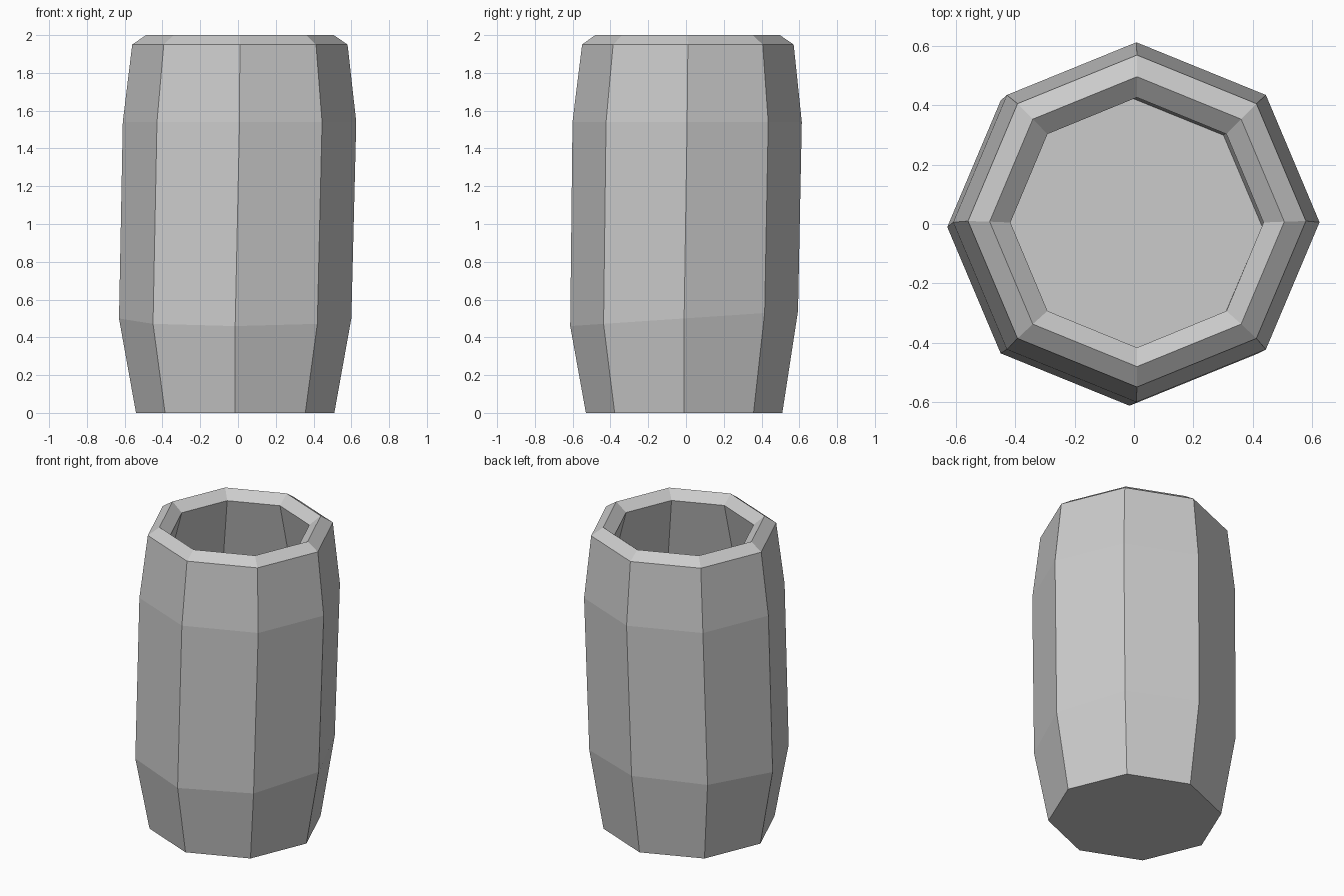
import bpy, bmesh
from math import cos, sin, pi

if "Cube" in bpy.data.objects:
    bpy.data.objects.remove(bpy.data.objects["Cube"])

SIDES = 8

# Rings: centre x, centre y, radius x, radius y, height, tilt along y
# Outside from base to rim, then down the inside to the floor
RINGS = [
    (-0.015, -0.01, 0.525, 0.52, 0.00, 0.0),
    (-0.015, -0.01, 0.615, 0.603, 0.50, 0.067),
    (0.008, 0.006, 0.618, 0.607, 1.54, 0.0),
    (0.01, 0.01, 0.57, 0.56, 1.95, 0.0),
    (0.01, 0.008, 0.497, 0.489, 2.00, 0.0),
    (0.01, 0.005, 0.427, 0.422, 1.945, 0.0),
    (0.008, 0.006, 0.535, 0.525, 1.54, 0.0),
    (-0.015, -0.01, 0.535, 0.525, 0.50, 0.067),
    (-0.013, -0.008, 0.445, 0.435, 0.08, 0.0),
]


def add_ring(bm, cx, cy, rx, ry, z, tilt):
    ring = []
    for i in range(SIDES):
        a = 2 * pi * i / SIDES
        y = ry * sin(a)
        ring.append(bm.verts.new((cx + rx * cos(a), cy + y, z + tilt * y)))
    return ring


# Hollow barrel, slightly leaning and faceted
bm = bmesh.new()
rings = [add_ring(bm, *r) for r in RINGS]
for low, high in zip(rings, rings[1:]):
    for i in range(SIDES):
        j = (i + 1) % SIDES
        bm.faces.new((low[i], low[j], high[j], high[i]))

# Underside and inner floor
bm.faces.new(rings[0][::-1])
bm.faces.new(rings[-1])
bmesh.ops.recalc_face_normals(bm, faces=bm.faces)

mesh = bpy.data.meshes.new("open_barrel")
bm.to_mesh(mesh)
bm.free()
barrel = bpy.data.objects.new("open_barrel", mesh)
bpy.context.collection.objects.link(barrel)
